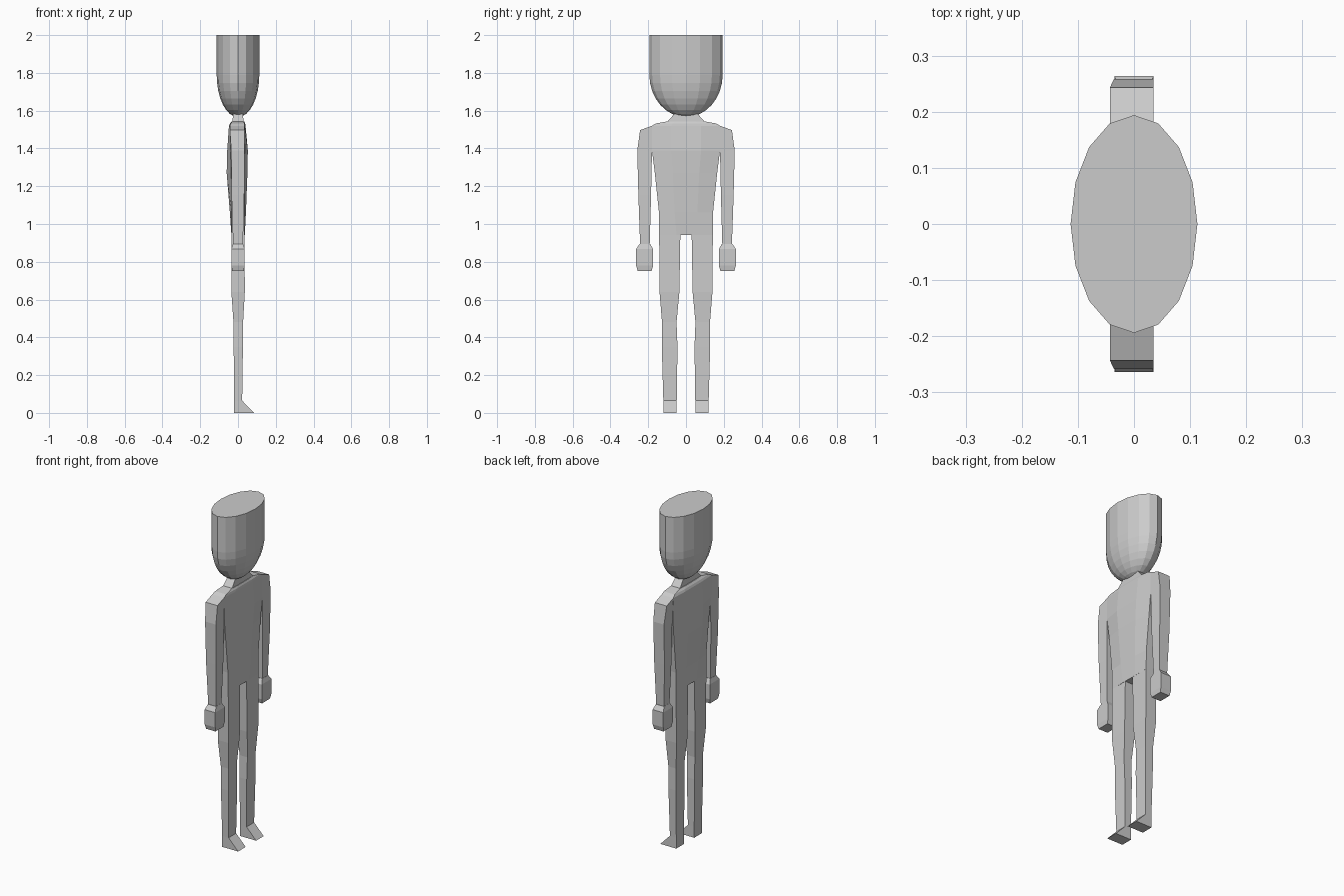
import bpy, bmesh, math


def loft(name, rings, mirror=False):
    """Skin a list of equal-length point rings into a capped solid."""
    bm = bmesh.new()
    loops = [[bm.verts.new(p) for p in ring] for ring in rings]
    n = len(loops[0])
    for a, b in zip(loops, loops[1:]):
        for i in range(n):
            j = (i + 1) % n
            bm.faces.new((a[i], a[j], b[j], b[i]))
    bm.faces.new(loops[0])
    bm.faces.new(loops[-1])
    bmesh.ops.recalc_face_normals(bm, faces=bm.faces)
    mesh = bpy.data.meshes.new(name)
    bm.to_mesh(mesh)
    bm.free()
    ob = bpy.data.objects.new(name, mesh)
    bpy.context.collection.objects.link(ob)
    if mirror:
        mod = ob.modifiers.new("Mirror", 'MIRROR')
        mod.use_axis = (False, True, False)
        mod.use_mirror_merge = False
    return ob


def box_ring(z_in, z_out, y_in, y_out, xb, xf):
    """Four-sided limb section; inner and outer edges may differ in height."""
    return [(xb, y_in, z_in), (xf, y_in, z_in), (xf, y_out, z_out), (xb, y_out, z_out)]


def torso_ring(z, w, c, edge_b, edge_f, xb, xf):
    """Eight-sided section, thick in the middle and thin at the sides."""
    return [(edge_f, -w, z), (xf, -c, z), (xf, c, z), (edge_f, w, z),
            (edge_b, w, z), (xb, c, z), (xb, -c, z), (edge_b, -w, z)]


def oval(z, s):
    return [(0.113 * s * math.cos(math.tau * i / 16),
             0.194 * s * math.sin(math.tau * i / 16), z) for i in range(16)]


# Head: oval bowl with straight sides and a flat top
CENTRE, DEPTH = 1.79, 0.224
head = [oval(2.0, 1.0)]
for k in range(8):
    a = math.radians(11.25 * k)
    head.append(oval(CENTRE - DEPTH * math.sin(a), math.cos(a)))
head.append(oval(CENTRE - DEPTH, 0.02))
loft("head", head)

# Neck, flaring into the shoulders
loft("neck", [[(x, y, z) for x, y in ((-d, -w), (d, -w), (d, w), (-d, w))]
              for z, w, d in ((1.62, 0.05, 0.022), (1.585, 0.06, 0.025), (1.54, 0.1, 0.03))])

# Torso, shoulders to crotch
loft("torso", [torso_ring(*r) for r in (
    (1.543, 0.10, 0.05, -0.030, 0.030, -0.034, 0.033),
    (1.532, 0.16, 0.07, -0.038, 0.034, -0.043, 0.038),
    (1.520, 0.18, 0.08, -0.043, 0.035, -0.048, 0.040),
    (1.390, 0.18, 0.08, -0.040, 0.036, -0.057, 0.052),
    (1.270, 0.165, 0.07, -0.036, 0.034, -0.060, 0.050),
    (1.060, 0.143, 0.06, -0.034, 0.034, -0.043, 0.042),
    (0.943, 0.142, 0.05, -0.034, 0.035, -0.035, 0.036))])

# Arms
loft("arms", [box_ring(*r) for r in (
    (1.520, 1.497, 0.18, 0.243, -0.043, 0.035),
    (1.390, 1.390, 0.18, 0.258, -0.040, 0.035),
    (1.150, 1.150, 0.185, 0.252, -0.035, 0.032),
    (0.895, 0.895, 0.192, 0.243, -0.026, 0.026))][:1] + [box_ring(*r) for r in (
    (1.390, 1.390, 0.18, 0.258, -0.036, 0.035),
    (1.150, 1.150, 0.185, 0.252, -0.034, 0.033),
    (0.895, 0.895, 0.192, 0.243, -0.026, 0.026))], mirror=True)

# Hands
loft("hands", [box_ring(*r) for r in (
    (0.895, 0.895, 0.190, 0.245, -0.027, 0.027),
    (0.868, 0.868, 0.174, 0.264, -0.035, 0.035),
    (0.780, 0.780, 0.174, 0.264, -0.035, 0.035),
    (0.752, 0.752, 0.182, 0.256, -0.031, 0.031))], mirror=True)

# Legs, ending in wedge-shaped feet
loft("legs", [box_ring(z, z, *r) for z, *r in (
    (0.943, 0.030, 0.142, -0.034, 0.035),
    (0.640, 0.035, 0.140, -0.035, 0.036),
    (0.480, 0.050, 0.127, -0.024, 0.027),
    (0.350, 0.045, 0.128, -0.023, 0.026),
    (0.065, 0.049, 0.120, -0.020, 0.022),
    (0.000, 0.049, 0.120, -0.020, 0.085))], mirror=True)
